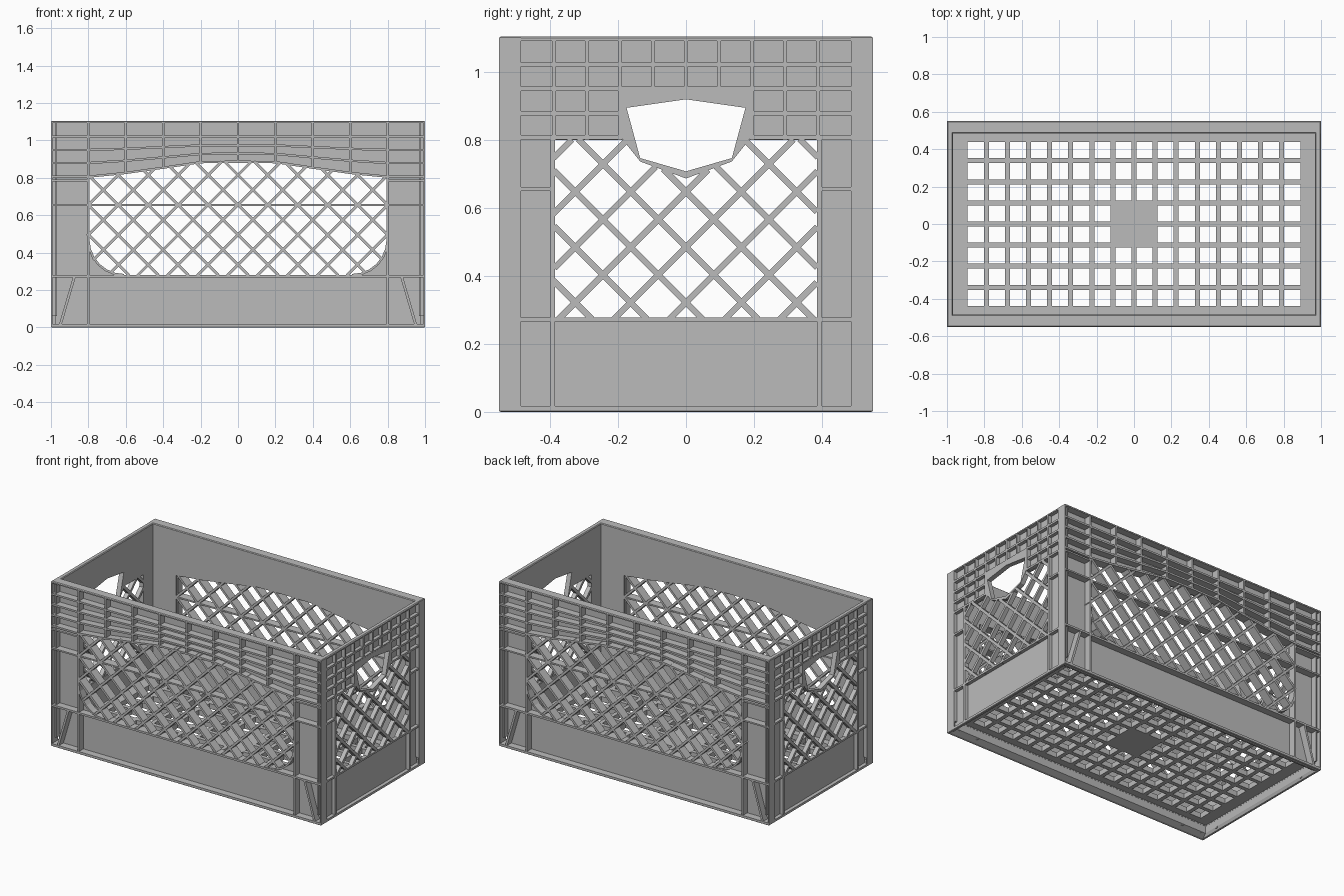
import bpy, bmesh, math
from mathutils import Vector

if "Cube" in bpy.data.objects:
    bpy.data.objects.remove(bpy.data.objects["Cube"])

grey = bpy.data.materials.new("grey plastic")
grey.diffuse_color = (0.5, 0.5, 0.5, 1)
grey.use_nodes = True
grey.node_tree.nodes["Principled BSDF"].inputs["Base Color"].default_value = grey.diffuse_color


def finish(name, bm):
    bmesh.ops.recalc_face_normals(bm, faces=bm.faces)
    me = bpy.data.meshes.new(name)
    bm.to_mesh(me)
    bm.free()
    me.materials.append(grey)
    ob = bpy.data.objects.new(name, me)
    bpy.context.collection.objects.link(ob)
    return ob


def prism(bm, pts, d0, d1, wall, mirror=True):
    """Extrude a (u, z) outline between two depths on both opposite walls."""
    for side in (1, -1):
        for m in ((1, -1) if mirror else (1,)):
            rings = []
            for d in (d0, d1):
                rings.append([bm.verts.new((m * u, side * d, z) if wall == "long"
                                           else (side * d, m * u, z)) for u, z in pts])
            a, b = rings
            bm.faces.new(a)
            bm.faces.new(b[::-1])
            for i in range(len(pts)):
                j = (i + 1) % len(pts)
                bm.faces.new((a[i], b[i], b[j], a[j]))


def rect(bm, u0, u1, z0, z1, d0, d1, wall, mirror=True):
    prism(bm, [(u0, z0), (u1, z0), (u1, z1), (u0, z1)], d0, d1, wall, mirror)


def bar(bm, p, q, w, d0, d1, wall, mirror=True):
    p, q = Vector(p), Vector(q)
    n = (q - p).normalized().orthogonal() * w / 2
    prism(bm, [tuple(v) for v in (p - n, q - n, q + n, p + n)], d0, d1, wall, mirror)


def inside(p, poly):
    hit = False
    for (x0, y0), (x1, y1) in zip(poly, poly[1:] + poly[:1]):
        if (y0 > p[1]) != (y1 > p[1]) and p[0] < x0 + (p[1] - y0) * (x1 - x0) / (y1 - y0):
            hit = not hit
    return hit


def lattice(bm, poly, centre, pitch, w, d0, d1, wall):
    """Diagonal bars in both directions, kept only within the opening."""
    step = 0.004
    for slope in (1, -1):
        for k in range(-12, 13):
            start = None
            for i in range(-300, 301):
                t = i * step
                p = (centre[0] + k * pitch + t, centre[1] + slope * t)
                ok = inside(p, poly)
                if ok and start is None:
                    start = p
                if not ok and start is not None:
                    if p[0] - start[0] > 0.02:
                        e = 0.006
                        a = (start[0] - e, start[1] - slope * e)
                        bar(bm, a, p, w, d0, d1, wall, False)
                    start = None


def full(half):
    """Closed outline from its right half, listed top centre to bottom centre."""
    return half + [(-u, z) for u, z in half[::-1]]


H = 1.105
LI, LS, LO = 0.485, 0.502, 0.55      # long walls: inner face, skin, outer face
EI, ES, EO = 0.968, 0.976, 1.0       # end walls
FLOOR = 0.066                        # underside of the floor
arch = [(0, 1), (0.2, 0.97), (0.4, 0.6), (0.6, 0.25), (0.8, 0), (1, 0)]
arc = [(0.61 + 0.19 * math.cos(a), 0.47 - 0.19 * math.sin(a))
       for a in [i * math.pi / 12 for i in range(7)]]

# long walls: thin skin with arched opening
long_half = [(u, 0.8 + 0.085 * f) for u, f in arch[:5]] + arc + [(0, 0.28)]
bm = bmesh.new()
prism(bm, [(0, 0.06), (EO - 0.004, 0.06), (EO - 0.004, H - 0.005), (0, H - 0.005)] + long_half,
      LI, LS, "long")
finish("long_wall_skin", bm)

# long walls: arched brick ribs, posts, gussets
bm = bmesh.new()
for z, rise in ((1.025, 0), (0.955, 0.025), (0.885, 0.05), (0.812, 0.08)):
    line = [(u, z + rise * f) for u, f in arch]
    strip = line + [(u, v - 0.012) for u, v in line[::-1]]
    prism(bm, strip, LS - 0.005, LO, "long")
for u, f in arch[1:5]:
    rect(bm, u - 0.006, u + 0.006, 0.8 + 0.08 * f, H - 0.005, LS - 0.005, LO - 0.001, "long")
rect(bm, -0.006, 0.006, 0.88, H - 0.005, LS - 0.005, LO - 0.001, "long", False)
rect(bm, 0.794, 0.806, 0.01, 0.81, LS - 0.005, LO - 0.001, "long")
rect(bm, 0.8, 0.995, 0.78, 0.79, LS - 0.005, LO, "long")
rect(bm, 0.8, 0.995, 0.65, 0.66, LS - 0.005, LO, "long")
rect(bm, -0.995, 0.995, 0.267, 0.28, LS - 0.005, LO, "long", False)
bar(bm, (0.95, 0.015), (0.875, 0.27), 0.014, LS - 0.005, LO - 0.002, "long")
for p, q in zip(arc, arc[1:]):
    bar(bm, p, q, 0.012, LS - 0.005, LO - 0.002, "long")
finish("long_wall_ribs", bm)

# long walls: diagonal lattice with a level bar
bm = bmesh.new()
lattice(bm, full(long_half), (0, 0.655), 0.16, 0.015, LI + 0.002, LO - 0.004, "long")
rect(bm, -0.8, 0.8, 0.65, 0.66, LI + 0.003, LO - 0.006, "long", False)
finish("long_wall_lattice", bm)

# end walls: skin with hand hole and opening
hole = [(0, 0.92), (0.175, 0.895), (0.135, 0.747), (0, 0.708)]
notch = [(0, 0.687), (0.135, 0.737), (0.185, 0.8)]
end_half = notch + [(0.385, 0.8), (0.385, 0.275), (0, 0.275)]
bm = bmesh.new()
prism(bm, [(0, 0.06), (LO - 0.01, 0.06), (LO - 0.01, H - 0.005), (0, H - 0.005)] + hole + end_half,
      EI, ES, "end")
finish("end_wall_skin", bm)

# end walls: hand hole surround
bm = bmesh.new()
prism(bm, hole + notch + [(0.197, 0.815), (0.197, 0.95), (0, 0.95)], EI + 0.001, EO, "end")
finish("handle_surround", bm)

# end walls: grid of ribs, posts, bottom panel frame
bm = bmesh.new()
D = (ES - 0.003, EO - 0.001, "end")
rect(bm, -0.485, 0.485, 1.016, 1.029, *D, False)
rect(bm, -0.485, 0.485, 0.944, 0.957, *D, False)
for z in (0.872, 0.802):
    rect(bm, 0.19, 0.485, z, z + 0.013, *D)
for k in range(5):
    u = 0.097 * k
    rect(bm, u - 0.006, u + 0.006, 0.8 if k > 1 else 0.95, H - 0.005, *D)
rect(bm, 0.385, 0.4, 0.01, 0.805, *D)
rect(bm, 0.392, 0.485, 0.65, 0.662, *D)
rect(bm, -0.485, 0.485, 0.266, 0.278, *D, False)
finish("end_wall_ribs", bm)

# corner plates closing the ends of the long walls
bm = bmesh.new()
rect(bm, LI, LO, 0.01, H - 0.003, EO - 0.007, EO, "end")
finish("corner_plates", bm)

# end walls: diagonal lattice
bm = bmesh.new()
lattice(bm, full(end_half), (0, 0.485), 0.163, 0.018, EI + 0.001, EO - 0.002, "end")
finish("end_wall_lattice", bm)


# rim and foot: rectangular rings lofted through (x, y, z) sections
def ring(name, sections):
    bm = bmesh.new()
    loops = [[bm.verts.new((sx * x, sy * y, z)) for sx, sy in ((1, 1), (-1, 1), (-1, -1), (1, -1))]
             for x, y, z in sections]
    for a, b in zip(loops, loops[1:] + loops[:1]):
        for i in range(4):
            j = (i + 1) % 4
            bm.faces.new((a[i], a[j], b[j], b[i]))
    finish(name, bm)


ring("top_rim", [(EI, LI, 1.092), (EO, LO, 1.092), (EO, LO, 1.1),
                 (EO - 0.005, LO - 0.005, H), (EI + 0.005, LI + 0.005, H), (EI, LI, 1.099)])
ring("foot_rim", [(EO, LO, 0.003), (EO, LO, 0.018), (ES, LS, 0.018), (ES, LS, FLOOR),
                  (EI, LI, FLOOR), (0.974, 0.495, 0.018), (0.984, 0.53, 0), (EO - 0.004, LO - 0.004, 0)])

# floor: square grid with a solid centre
P, W = 0.1128, 0.043


def edges(n, limit):
    mids = [(i - (n - 1) / 2) * P for i in range(n)]
    return [-limit] + [m + s * W for m in mids for s in (-1, 1)] + [limit]


xs, ys = edges(16, EI), edges(8, LI)
bm = bmesh.new()
grid = [[bm.verts.new((x, y, FLOOR + 0.035)) for y in ys] for x in xs]
for i in range(len(xs) - 1):
    for j in range(len(ys) - 1):
        centre = abs(xs[i] + xs[i + 1]) < 0.24 and abs(ys[j] + ys[j + 1]) < 0.24
        if i % 2 and j % 2 and not centre:
            continue
        bm.faces.new((grid[i][j], grid[i + 1][j], grid[i + 1][j + 1], grid[i][j + 1]))
floor = finish("floor_grid", bm)
mod = floor.modifiers.new("thickness", "SOLIDIFY")
mod.thickness = 0.035
mod.offset = -1
